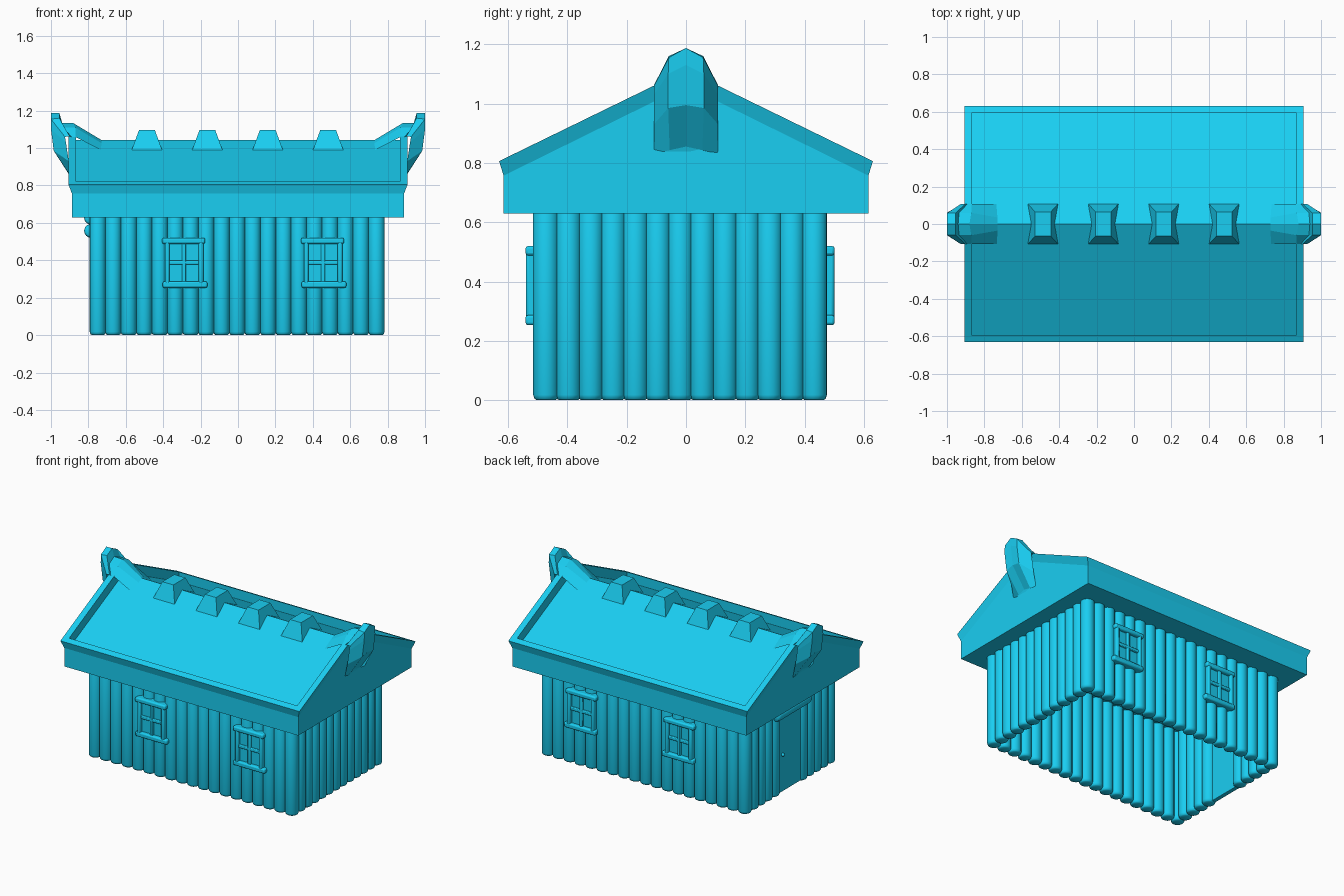
import bpy, bmesh, math
from mathutils import Vector

if "Cube" in bpy.data.objects:
    bpy.data.objects.remove(bpy.data.objects["Cube"])

MAT = bpy.data.materials.new("cyan")
MAT.diffuse_color = (0.01, 0.62, 0.89, 1)
MAT.use_nodes = True
MAT.node_tree.nodes["Principled BSDF"].inputs["Base Color"].default_value = MAT.diffuse_color
CY = -0.02                      # walls sit slightly forward of the roof


def finish(name, bm, smooth=None, bevel=0):
    bmesh.ops.recalc_face_normals(bm, faces=bm.faces[:])
    me = bpy.data.meshes.new(name)
    bm.to_mesh(me)
    bm.free()
    me.materials.append(MAT)
    ob = bpy.data.objects.new(name, me)
    bpy.context.collection.objects.link(ob)
    if bevel:
        m = ob.modifiers.new("bevel", 'BEVEL')
        m.width, m.segments = bevel, 2
    if smooth:
        bpy.ops.object.select_all(action='DESELECT')
        ob.select_set(True)
        bpy.context.view_layer.objects.active = ob
        bpy.ops.object.shade_smooth_by_angle(angle=math.radians(smooth))
    return ob


def loft(bm, rings, closed=True):
    """Skin consecutive rings of points with quads; returns the vertex rings."""
    vs = [[bm.verts.new(p) for p in r] for r in rings]
    n = len(vs[0])
    for a, b in zip(vs, vs[1:]):
        for i in range(n if closed else n - 1):
            j = (i + 1) % n
            bm.faces.new((a[i], a[j], b[j], b[i]))
    return vs


def log(bm, p0, p1, r, sides=14):
    p0, p1 = Vector(p0), Vector(p1)
    d = (p1 - p0).normalized()
    u = d.orthogonal().normalized()
    w = d.cross(u)
    rings = []
    for base, off, k in ((p0, 0, .72), (p0, .005, .9), (p0, .018, 1),
                         (p1, -.018, 1), (p1, -.005, .9), (p1, 0, .72)):
        rings.append([base + d * off + r * k * (u * math.cos(t) + w * math.sin(t))
                      for t in (2 * math.pi * i / sides for i in range(sides))])
    vs = loft(bm, rings)
    bm.faces.new(vs[0])
    bm.faces.new(vs[-1])


def box(bm, x0, x1, y0, y1, z0, z1):
    vs = loft(bm, [[(x0, y0, z), (x1, y0, z), (x1, y1, z), (x0, y1, z)] for z in (z0, z1)])
    bm.faces.new(vs[0])
    bm.faces.new(vs[1])


# Log walls
R, TOP = 0.0435, 0.66
XL, XR, YF, YB = -0.75, 0.74, -0.472, 0.432
for name, y in (("front_wall_logs", YF), ("back_wall_logs", YB)):
    bm = bmesh.new()
    for i in range(19):
        x = XL + i * (XR - XL) / 18
        log(bm, (x, y, 0), (x, y, TOP), R)
    finish(name, bm, 60)
for name, x in (("left_wall_logs", XL), ("right_wall_logs", XR)):
    bm = bmesh.new()
    for i in range(1, 12):
        y = YF + i * (YB - YF) / 12
        if x == XL and abs(y - CY) < 0.1:       # doorway
            continue
        log(bm, (x, y, 0), (x, y, TOP), R)
    finish(name, bm, 60)

# Door, lintel logs and knob on the left wall
bm = bmesh.new()
box(bm, -0.775, -0.745, CY - 0.125, CY + 0.125, 0.005, 0.53)
finish("door", bm, bevel=0.004)
bm = bmesh.new()
for z in (0.557, 0.627):
    log(bm, (-0.787, CY - 0.18, z), (-0.787, CY + 0.18, z), 0.036)
finish("door_lintel", bm, 60)
bm = bmesh.new()
bmesh.ops.create_uvsphere(bm, u_segments=10, v_segments=6, radius=0.011)
bmesh.ops.translate(bm, verts=bm.verts[:], vec=(-0.782, 0.065, 0.26))
finish("door_knob", bm, 60)

# Windows, same positions on front and back
for side in (1, -1):
    for k, cx in enumerate((-0.288, 0.455)):
        label = ("front" if side == 1 else "back") + f"_window_{k + 1}"
        parts = (
            ("frame", 0.009, (
                (-.103, -.078, -.54, .26, .51), (.078, .103, -.54, .26, .51),
                (-.118, .112, -.541, .488, .52), (-.115, .124, -.541, .253, .287))),
            ("bars", 0.005, (
                (-.011, .011, -.532, .27, .5), (-.09, .09, -.531, .377, .399))),
            ("pane", 0, ((-.09, .09, -.517, .265, .505),)),
        )
        for part, bev, boxes in parts:
            bm = bmesh.new()
            for x0, x1, y, z0, z1 in boxes:
                a, b = (y, -0.47) if side == 1 else (2 * CY + 0.47, 2 * CY - y)
                box(bm, cx + x0, cx + x1, a, b, z0, z1)
            finish(f"{label}_{part}", bm, 40 if bev else None, bev)

# Roof: fascia, flared rim and recessed slopes
def roof_ring(x, y, eave, ridge):
    return [(-x, -y, eave), (x, -y, eave), (x, 0, ridge),
            (x, y, eave), (-x, y, eave), (-x, 0, ridge)]


bm = bmesh.new()
vs = loft(bm, [roof_ring(.888, .615, .63, .63),
               roof_ring(.888, .615, .757, 1.06),
               roof_ring(.907, .63, .806, 1.113),
               roof_ring(.865, .595, .822, 1.113),
               roof_ring(.865, .595, .755, 1.043)])
for r in (vs[0], vs[-1]):
    bm.faces.new((r[0], r[1], r[2], r[5]))
    bm.faces.new((r[5], r[2], r[3], r[4]))
finish("roof", bm)

# Four ridge blocks
for i in range(4):
    cx = -0.487 + i * 0.323
    bm = bmesh.new()
    vs = loft(bm, [[(cx + sx * hx, sy * hy, z) for sx, sy in ((-1, -1), (1, -1), (1, 1), (-1, 1))]
                   for hx, hy, z in ((.083, .11, .985), (.042, .065, 1.097))])
    bm.faces.new(vs[0])
    bm.faces.new(vs[1])
    finish(f"ridge_block_{i + 1}", bm)

# Gable horns: stations of root (x, z), shoulder (x, z, half width), peak (x, z)
STATIONS = (
    ((.725, .985), (.728, 1.025, .035), (.73, 1.043)),
    ((.87, 1.06), (.87, 1.11, .06), (.88, 1.133)),
    ((.89, 1.06), (.935, 1.11, .06), (.94, 1.135)),
    ((.90, 1.062), (.955, 1.16, .058), (.955, 1.187)),
    ((.925, 1.06), (1.0, 1.155, .058), (1.0, 1.187)),
    ((.92, 1.03), (1.0, 1.10, .06), (1.0, 1.13)),
    ((.905, .93), (.985, .985, .06), (.985, .995)),
    ((.885, .83), (.89, .843, .055), (.89, .855)),
)
for name, s in (("left_horn", -1), ("right_horn", 1)):
    bm = bmesh.new()
    rings = [[(s * r[0], -.108, r[1]), (s * h[0], -h[2], h[1]), (s * p[0], 0, p[1]),
              (s * h[0], h[2], h[1]), (s * r[0], .108, r[1])] for r, h, p in STATIONS]
    vs = loft(bm, rings)
    bm.faces.new(vs[0])
    bm.faces.new(vs[-1])
    finish(name, bm)
